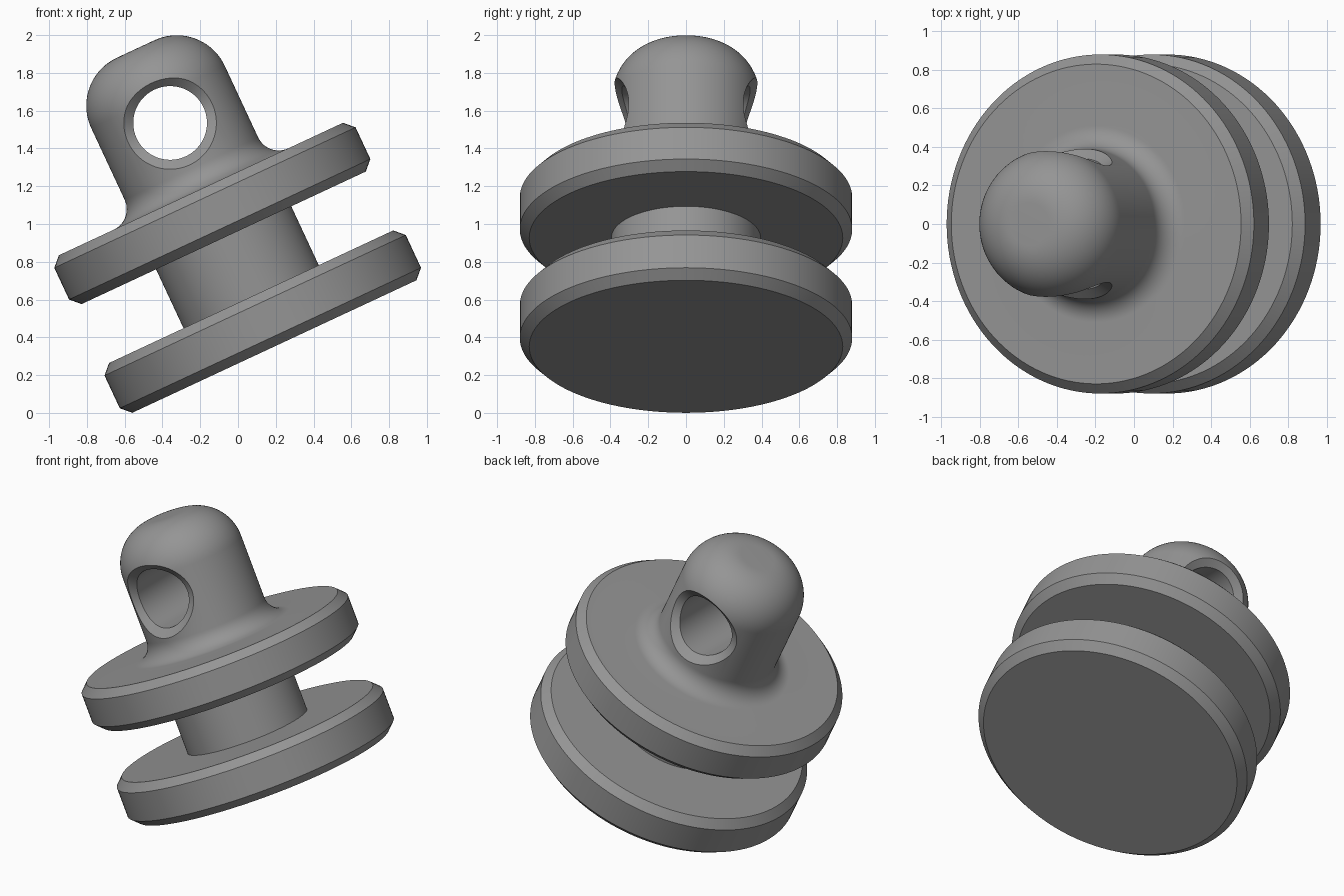
import bpy, bmesh, math

if "Cube" in bpy.data.objects:
    bpy.data.objects.remove(bpy.data.objects["Cube"])

TILT = math.radians(-25)      # whole fitting leans to the left
AXIS = 0.323                  # offset of the turning axis before tilting
POST_R, HOLE_Z = 0.39, 1.543
SEG = 128


def loft(name, rings):
    """Solid skinned through equal-length rings of points, capped at both ends."""
    bm = bmesh.new()
    loops = [[bm.verts.new(p) for p in ring] for ring in rings]
    n = len(loops[0])
    for a, b in zip(loops, loops[1:]):
        for i in range(n):
            j = (i + 1) % n
            bm.faces.new((a[i], a[j], b[j], b[i]))
    bm.faces.new(loops[0][::-1])
    bm.faces.new(loops[-1])
    bmesh.ops.recalc_face_normals(bm, faces=bm.faces)
    mesh = bpy.data.meshes.new(name)
    bm.to_mesh(mesh)
    bm.free()
    obj = bpy.data.objects.new(name, mesh)
    bpy.context.collection.objects.link(obj)
    obj.rotation_euler.y = TILT
    return obj


def arc(cr, cz, r, start, end, steps=14):
    return [(cr + r * math.cos(math.radians(start + (end - start) * i / steps)),
             cz + r * math.sin(math.radians(start + (end - start) * i / steps)))
            for i in range(steps + 1)]


def disc(z0, z1, r=0.88, c=0.05):
    """Chamfered flange outline."""
    return [(r - c, z0), (r, z0 + c), (r, z1 - c), (r - c, z1)]


# Turned body: lower flange, stem, upper flange, filleted post with rounded end
FILLET, ROUND, TOP = 0.12, 0.28, 1.975
profile = disc(0.237, 0.528) + [(0.395, 0.528), (0.395, 0.872)] + disc(0.872, 1.157)
profile += arc(POST_R + FILLET, 1.157 + FILLET, FILLET, 270, 180)
profile += arc(POST_R - ROUND, TOP - ROUND, ROUND, 0, 90, 20)
angles = [2 * math.pi * i / SEG for i in range(SEG)]
body = loft("flanged_body", [[(AXIS + r * math.cos(t), r * math.sin(t), z) for t in angles]
                             for r, z in profile])

# Cross hole cutter: straight bore whose mouths flare to follow the round post
BORE, FLARE = 0.195, 0.05


def mouth(k, side):
    """Ring of the flare: k=0 at the bore, k=1 at the post surface, more is outside."""
    ring = []
    for t in angles:
        c, s = math.cos(t), math.sin(t)
        y_in = math.sqrt(POST_R**2 - (BORE * c)**2) - FLARE
        y_out = math.sqrt(POST_R**2 - ((BORE + FLARE) * c)**2)
        r = BORE + FLARE * k
        ring.append((AXIS + r * c, side * (y_in + (y_out - y_in) * k), HOLE_Z + r * s))
    return ring


def flat_end(side):
    r = BORE + FLARE * 1.2
    return [(AXIS + r * math.cos(t), side * 0.6, HOLE_Z + r * math.sin(t)) for t in angles]


cutter = loft("hole_cutter", [flat_end(-1), mouth(1.2, -1), mouth(0, -1),
                              mouth(0, 1), mouth(1.2, 1), flat_end(1)])
cutter.hide_render = True

cut = body.modifiers.new("cross_hole", 'BOOLEAN')
cut.operation, cut.solver, cut.object = 'DIFFERENCE', 'EXACT', cutter
bpy.context.view_layer.objects.active = body
body.select_set(True)
cutter.select_set(False)
bpy.ops.object.modifier_apply(modifier=cut.name)
bpy.data.objects.remove(cutter)
bpy.ops.object.shade_smooth_by_angle(angle=math.radians(20))

# Plain grey finish
grey = bpy.data.materials.new("grey")
grey.diffuse_color = (0.3, 0.3, 0.3, 1)
grey.use_nodes = True
grey.node_tree.nodes["Principled BSDF"].inputs["Base Color"].default_value = grey.diffuse_color
body.data.materials.clear()
body.data.materials.append(grey)
